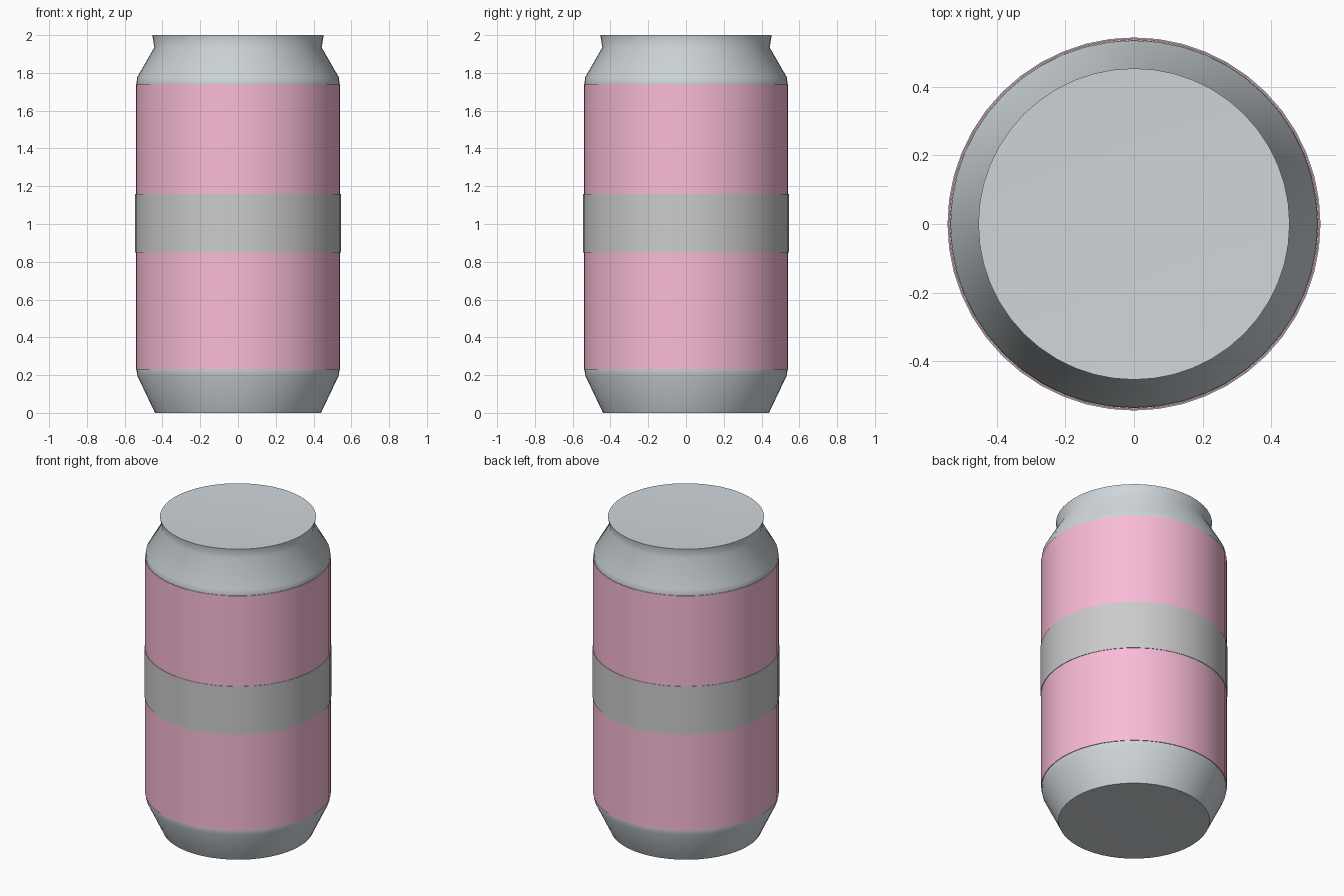
import bpy, bmesh, math

if "Cube" in bpy.data.objects:
    bpy.data.objects.remove(bpy.data.objects["Cube"])

SIDES = 48


def lathe(name, profile, angle=40, color=None):
    """Spin (radius, z) points around z; radius 0 becomes a pole."""
    bm = bmesh.new()
    rings = []
    for r, z in profile:
        if r == 0:
            rings.append([bm.verts.new((0, 0, z))] * SIDES)
        else:
            rings.append([bm.verts.new((r * math.cos(2 * math.pi * i / SIDES),
                                        r * math.sin(2 * math.pi * i / SIDES), z))
                          for i in range(SIDES)])
    for a, b in zip(rings, rings[1:]):
        for i in range(SIDES):
            j = (i + 1) % SIDES
            bm.faces.new(dict.fromkeys((a[i], a[j], b[j], b[i])))
    me = bpy.data.meshes.new(name)
    bm.to_mesh(me)
    bm.free()
    ob = bpy.data.objects.new(name, me)
    bpy.context.collection.objects.link(ob)
    if color:
        mat = bpy.data.materials.new(name + "_color")
        mat.diffuse_color = (*color, 1)
        mat.use_nodes = True
        mat.node_tree.nodes["Principled BSDF"].inputs["Base Color"].default_value = mat.diffuse_color
        me.materials.append(mat)
    bpy.ops.object.select_all(action='DESELECT')
    ob.select_set(True)
    bpy.context.view_layer.objects.active = ob
    bpy.ops.object.shade_smooth_by_angle(angle=math.radians(angle))
    return ob


# Metal can: slightly dished base, tapered foot, wall, shoulder, flared rim, dished lid
lathe("can_body", [(0, 0.01), (0.44, 0), (0.445, 0.012), (0.535, 0.2), (0.537, 0.23),
                   (0.537, 1.74), (0.535, 1.775), (0.443, 1.935), (0.454, 2.0),
                   (0, 1.985)],
      color=(0.62, 0.67, 0.70))

# Pink wrap around the wall
lathe("label_wrap", [(0.537, 0.23), (0.541, 0.23), (0.541, 1.74), (0.537, 1.74)],
      color=(0.95, 0.5, 0.68))

# Plain grey band around the middle
lathe("middle_band", [(0.541, 0.85), (0.544, 0.85), (0.544, 1.16), (0.541, 1.16)])
